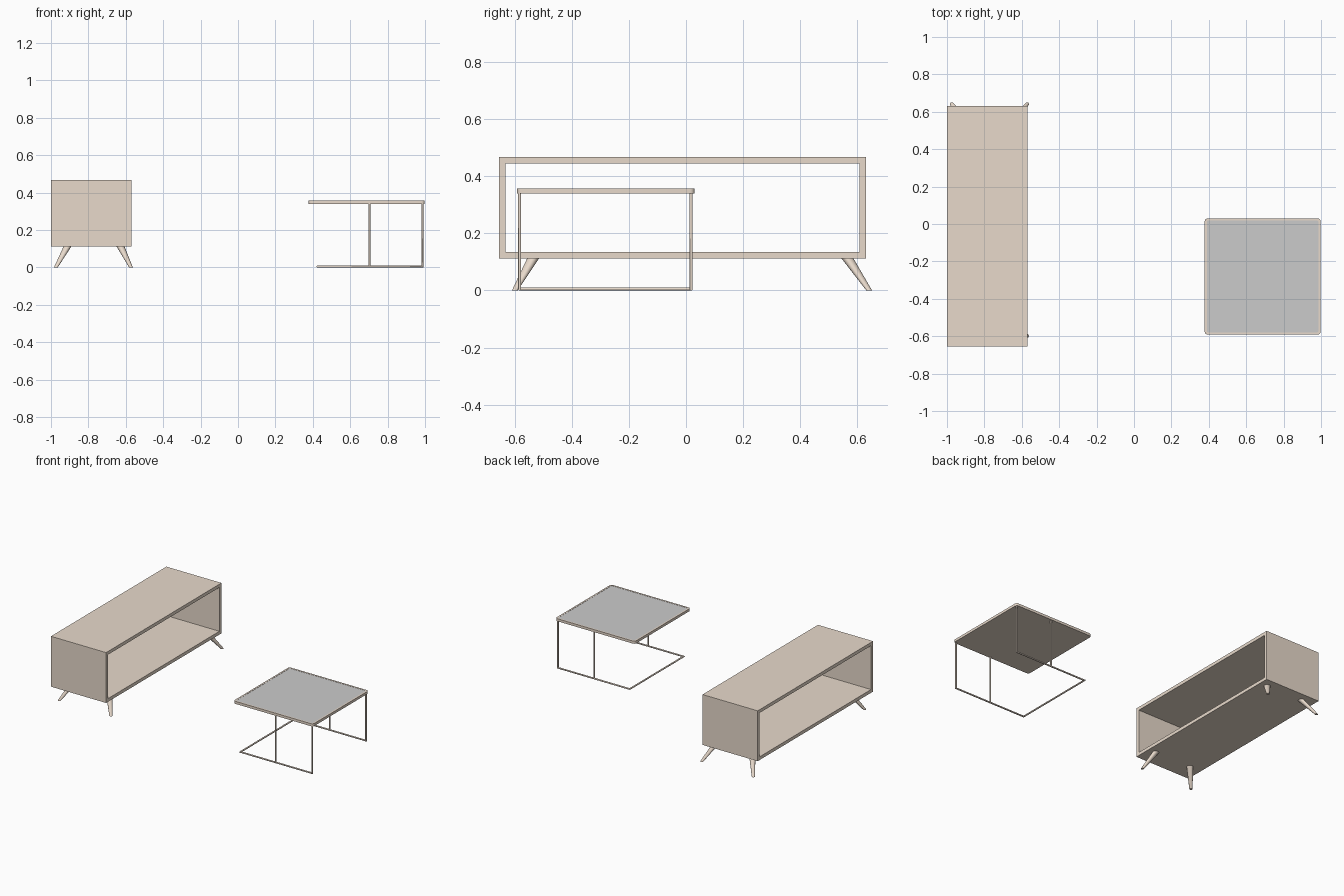
import bpy, bmesh, math
from mathutils import Vector

if "Cube" in bpy.data.objects:
    bpy.data.objects.remove(bpy.data.objects["Cube"])

wood = bpy.data.materials.new("warm_wood")
wood.diffuse_color = (0.81, 0.70, 0.60, 1)
wood.use_nodes = True
wood.node_tree.nodes["Principled BSDF"].inputs["Base Color"].default_value = wood.diffuse_color


def add_mesh(name, bm, mat=None, smooth=False):
    bmesh.ops.recalc_face_normals(bm, faces=bm.faces)
    me = bpy.data.meshes.new(name)
    bm.to_mesh(me)
    bm.free()
    ob = bpy.data.objects.new(name, me)
    bpy.context.collection.objects.link(ob)
    if mat:
        me.materials.append(mat)
    if smooth:
        bpy.ops.object.select_all(action='DESELECT')
        ob.select_set(True)
        bpy.context.view_layer.objects.active = ob
        bpy.ops.object.shade_smooth_by_angle(angle=math.radians(35))
    return ob


def rounded_rect(x0, x1, y0, y1, r, z, n=5):
    pts = []
    corners = [(x1 - r, y1 - r), (x0 + r, y1 - r), (x0 + r, y0 + r), (x1 - r, y0 + r)]
    for k, (cx, cy) in enumerate(corners):
        for i in range(n + 1):
            a = math.pi / 2 * (k + i / n)
            pts.append((cx + r * math.cos(a), cy + r * math.sin(a), z))
    return pts


def loft(rings, caps=True):
    bm = bmesh.new()
    loops = [[bm.verts.new(p) for p in ring] for ring in rings]
    n = len(loops[0])
    for a, b in zip(loops, loops[1:]):
        for i in range(n):
            j = (i + 1) % n
            bm.faces.new((a[i], a[j], b[j], b[i]))
    if caps:
        bm.faces.new(loops[0])
        bm.faces.new(loops[-1])
    return bm


# Cabinet: rectangular tube, open on both long sides
X0, X1, Y0, Y1, Z0, Z1, T = -1.0, -0.57, -0.655, 0.63, 0.112, 0.467, 0.023


def frame(x, t):
    return [(x, Y0 + t, Z0 + t), (x, Y1 - t, Z0 + t), (x, Y1 - t, Z1 - t), (x, Y0 + t, Z1 - t)]


rings = [frame(X0, 0), frame(X1, 0), frame(X1, T), frame(X0, T), frame(X0, 0)]
bm = loft(rings, caps=False)
bmesh.ops.remove_doubles(bm, verts=bm.verts, dist=1e-5)
add_mesh("cabinet_body", bm, wood)


# Splayed, tapered cabinet legs
def circle(cx, cy, z, r, n=20):
    return [(cx + r * math.cos(2 * math.pi * i / n),
             cy + r * math.sin(2 * math.pi * i / n), z) for i in range(n)]


for sx, xt, xb in (("left", -0.912, -0.974), ("right", -0.628, -0.572)):
    for sy, yt, yb in (("front", -0.535, -0.599), ("back", 0.565, 0.641)):
        bm = loft([circle(xb, yb, 0, 0.010), circle(xt, yt, Z0, 0.021)])
        add_mesh(f"cabinet_leg_{sy}_{sx}", bm, wood, True)

# Table top: rounded slab with a shallow tray
TX0, TX1, TY0, TY1, ZB, ZT = 0.378, 0.998, -0.591, 0.030, 0.339, 0.357


def slab_ring(d, r, z):
    return rounded_rect(TX0 + d, TX1 - d, TY0 + d, TY1 - d, r, z)


bm = loft([slab_ring(0, 0.016, ZB), slab_ring(0, 0.016, ZT),
           slab_ring(0.012, 0.006, ZT), slab_ring(0.012, 0.006, ZT - 0.006)])
add_mesh("table_top_frame", bm, wood, True)

# Grey inlay sitting in the tray
bm = loft([slab_ring(0.0122, 0.006, ZT - 0.0055), slab_ring(0.0122, 0.006, ZT - 0.001)])
add_mesh("table_top_inlay", bm)


# Table base: bent rod from one rear upright around the floor to the other
def rod(name, pts, r=0.0055, n=12):
    pts = [Vector(p) for p in pts]
    rings = []
    side = None
    for i, p in enumerate(pts):
        d_in = (p - pts[max(i - 1, 0)]).normalized()
        d_out = (pts[min(i + 1, len(pts) - 1)] - p).normalized()
        if i == 0:
            d = d_out
            u = d.orthogonal().normalized()
            v = d.cross(u)
            ring = [p + r * (math.cos(2 * math.pi * k / n) * u + math.sin(2 * math.pi * k / n) * v)
                    for k in range(n)]
        else:
            # slide the previous ring along the rod onto the mitre plane
            m = (d_in + d_out).normalized()
            ring = [q + d_in * ((p - q).dot(m) / d_in.dot(m)) for q in rings[-1]]
        rings.append(ring)
    add_mesh(name, loft(rings), wood, True)


XA, XM, XF, YF, YB, ZR = 0.986, 0.702, 0.426, -0.582, 0.018, 0.0055
rod("table_base_rod", [(XA, YF, ZB), (XA, YF, ZR), (XF, YF, ZR),
                       (XF, YB, ZR), (XA, YB, ZR), (XA, YB, ZB)])
for side_name, y in (("front", YF), ("back", YB)):
    rod(f"table_middle_upright_{side_name}", [(XM, y, ZR), (XM, y, ZB)])
